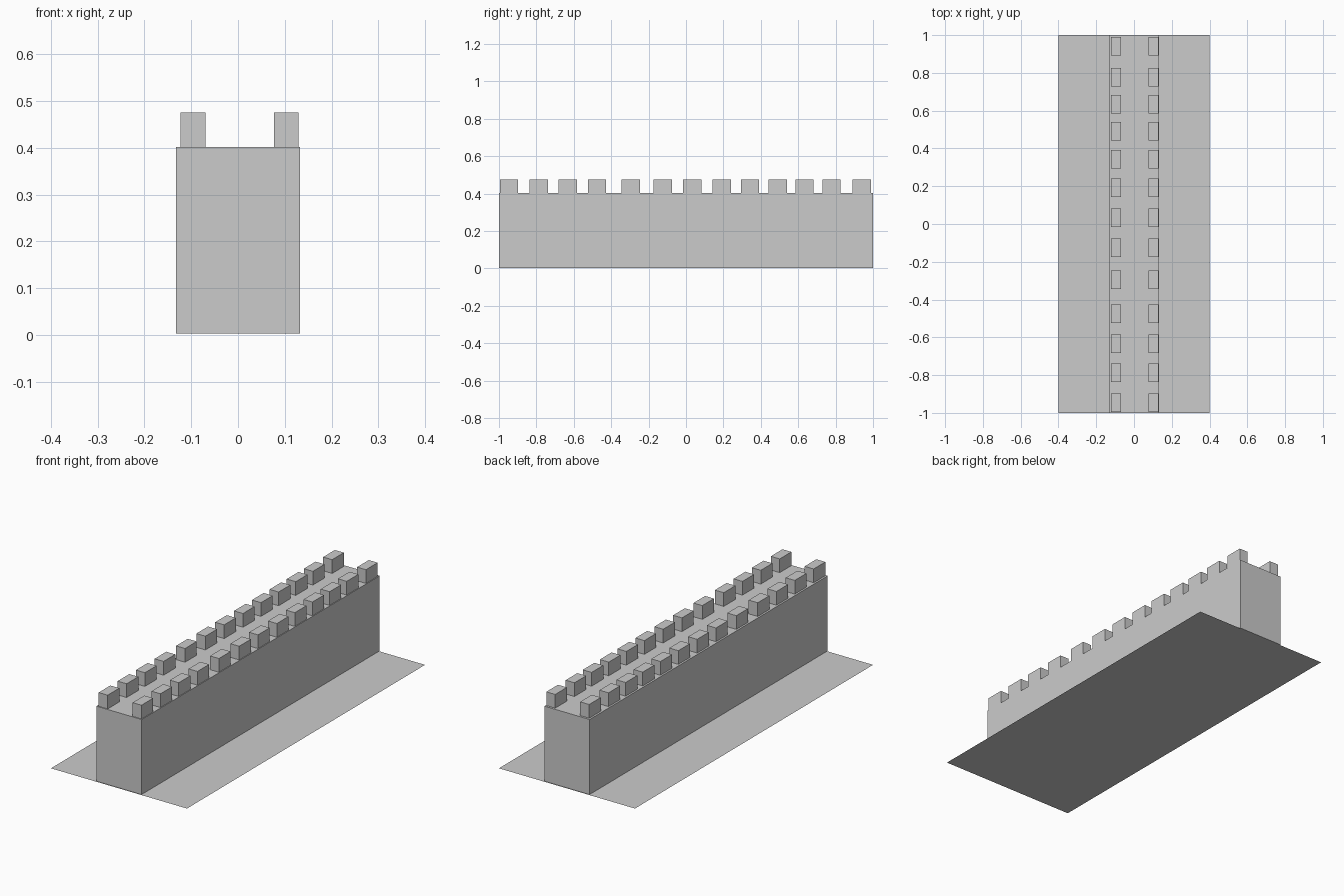
import bpy

if "Cube" in bpy.data.objects:
    bpy.data.objects.remove(bpy.data.objects["Cube"])

def box(name, x0, x1, y0, y1, z0, z1):
    bpy.ops.mesh.primitive_cube_add(size=1, location=((x0 + x1) / 2, (y0 + y1) / 2, (z0 + z1) / 2))
    ob = bpy.context.object
    ob.name = name
    ob.scale = (x1 - x0, y1 - y0, z1 - z0)
    bpy.ops.object.transform_apply(location=False, rotation=False, scale=True)
    return ob

# Flat base sheet under the wall
bpy.ops.mesh.primitive_plane_add(size=1)
base = bpy.context.object
base.name = "base_sheet"
base.scale = (0.8, 2.0, 1)
bpy.ops.object.transform_apply(location=False, rotation=False, scale=True)

# Solid wall body
box("wall_body", -0.133, 0.133, -1.0, 1.0, 0.003, 0.402)

# Slightly uneven battlements in two rows along the wall top
centres = [-0.946, -0.787, -0.633, -0.476, -0.296, -0.125, 0.033,
           0.191, 0.342, 0.490, 0.634, 0.778, 0.940]
for side, x0, x1 in (("left", -0.123, -0.070), ("right", 0.077, 0.129)):
    for i, y in enumerate(centres):
        box(f"{side}_merlon_{i + 1}", x0, x1, y - 0.049, y + 0.049, 0.40, 0.475)
